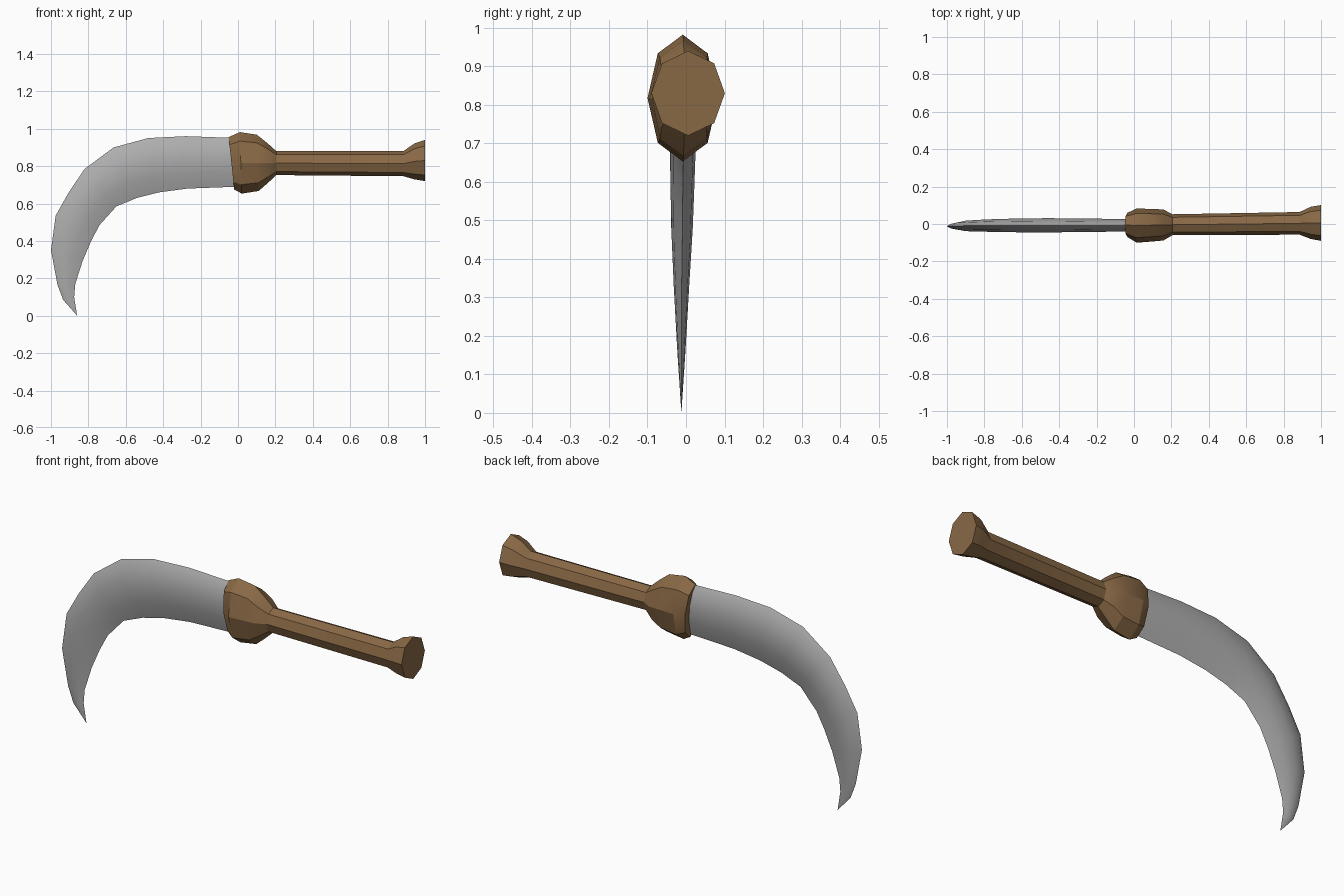
import bpy, bmesh, math

if "Cube" in bpy.data.objects:
    bpy.data.objects.remove(bpy.data.objects["Cube"])


def material(name, rgb):
    m = bpy.data.materials.new(name)
    m.diffuse_color = (*rgb, 1)
    m.use_nodes = True
    m.node_tree.nodes["Principled BSDF"].inputs["Base Color"].default_value = m.diffuse_color
    return m


def loft(name, rings, mat, angle):
    """Skin a list of equal-length rings and cap both ends."""
    bm = bmesh.new()
    vr = [[bm.verts.new(p) for p in ring] for ring in rings]
    n = len(vr[0])
    for a, b in zip(vr, vr[1:]):
        for i in range(n):
            j = (i + 1) % n
            bm.faces.new((a[i], a[j], b[j], b[i]))
    bm.faces.new(vr[0])
    bm.faces.new(vr[-1])
    bmesh.ops.remove_doubles(bm, verts=bm.verts, dist=0.0005)
    bmesh.ops.recalc_face_normals(bm, faces=bm.faces)
    me = bpy.data.meshes.new(name)
    bm.to_mesh(me)
    bm.free()
    me.materials.append(mat)
    ob = bpy.data.objects.new(name, me)
    bpy.context.collection.objects.link(ob)
    bpy.ops.object.select_all(action='DESELECT')
    ob.select_set(True)
    bpy.context.view_layer.objects.active = ob
    bpy.ops.object.shade_smooth_by_angle(angle=math.radians(angle))
    return ob


wood = material("brown wood", (0.25, 0.14, 0.06))
steel = material("grey steel", (0.42, 0.42, 0.42))

# Handle: octagonal sections (x at top, x at bottom, y min, y max, z min, z max)
sections = [
    (-0.05, -0.02, -0.07, 0.06, 0.675, 0.955),
    (0.01, 0.02, -0.10, 0.083, 0.653, 0.982),
    (0.10, 0.11, -0.093, 0.08, 0.667, 0.968),
    (0.155, 0.16, -0.088, 0.078, 0.71, 0.925),
    (0.205, 0.205, -0.06, 0.052, 0.752, 0.88),
    (0.885, 0.885, -0.057, 0.064, 0.746, 0.881),
    (0.945, 0.945, -0.08, 0.092, 0.729, 0.922),
    (1.0, 1.0, -0.09, 0.101, 0.72, 0.94),
]
rings = []
for xt, xb, y0, y1, z0, z1 in sections:
    ring = []
    for k in range(8):
        a = k * math.pi / 4
        s, c = math.sin(a), math.cos(a)
        ring.append(((xt + xb) / 2 + (xt - xb) / 2 * c,
                     (y0 + y1) / 2 + (y1 - y0) / 2 * s,
                     (z0 + z1) / 2 + (z1 - z0) / 2 * c))
    rings.append(ring)
loft("handle", rings, wood, 25)

# Curved blade: (outer x, z, inner x, z, half thickness)
profile = [
    (0.00, 0.95, 0.00, 0.69, 0.033),
    (-0.28, 0.96, -0.27, 0.68, 0.036),
    (-0.48, 0.95, -0.42, 0.66, 0.038),
    (-0.665, 0.90, -0.54, 0.63, 0.037),
    (-0.82, 0.785, -0.65, 0.585, 0.034),
    (-0.905, 0.66, -0.74, 0.485, 0.031),
    (-0.975, 0.535, -0.785, 0.40, 0.028),
    (-1.00, 0.35, -0.83, 0.295, 0.020),
    (-0.965, 0.165, -0.87, 0.17, 0.011),
    (-0.935, 0.085, -0.876, 0.10, 0.006),
    (-0.86, 0.0, -0.86, 0.0, 0.0),
]
# Lens cross-section: (fraction from outer to inner edge, thickness factor)
lens = [(0, 0), (0.12, 0.6), (0.4, 1), (0.7, 0.75), (1, 0),
        (0.7, -0.75), (0.4, -1), (0.12, -0.6)]
rings = []
for ox, oz, ix, iz, t in profile:
    yc = -0.012 + 0.005 * max(0, (oz + iz) / 2 - 0.3) / 0.5
    rings.append([(ox + (ix - ox) * f, yc + t * w, oz + (iz - oz) * f)
                  for f, w in lens])
loft("blade", rings, steel, 40)
